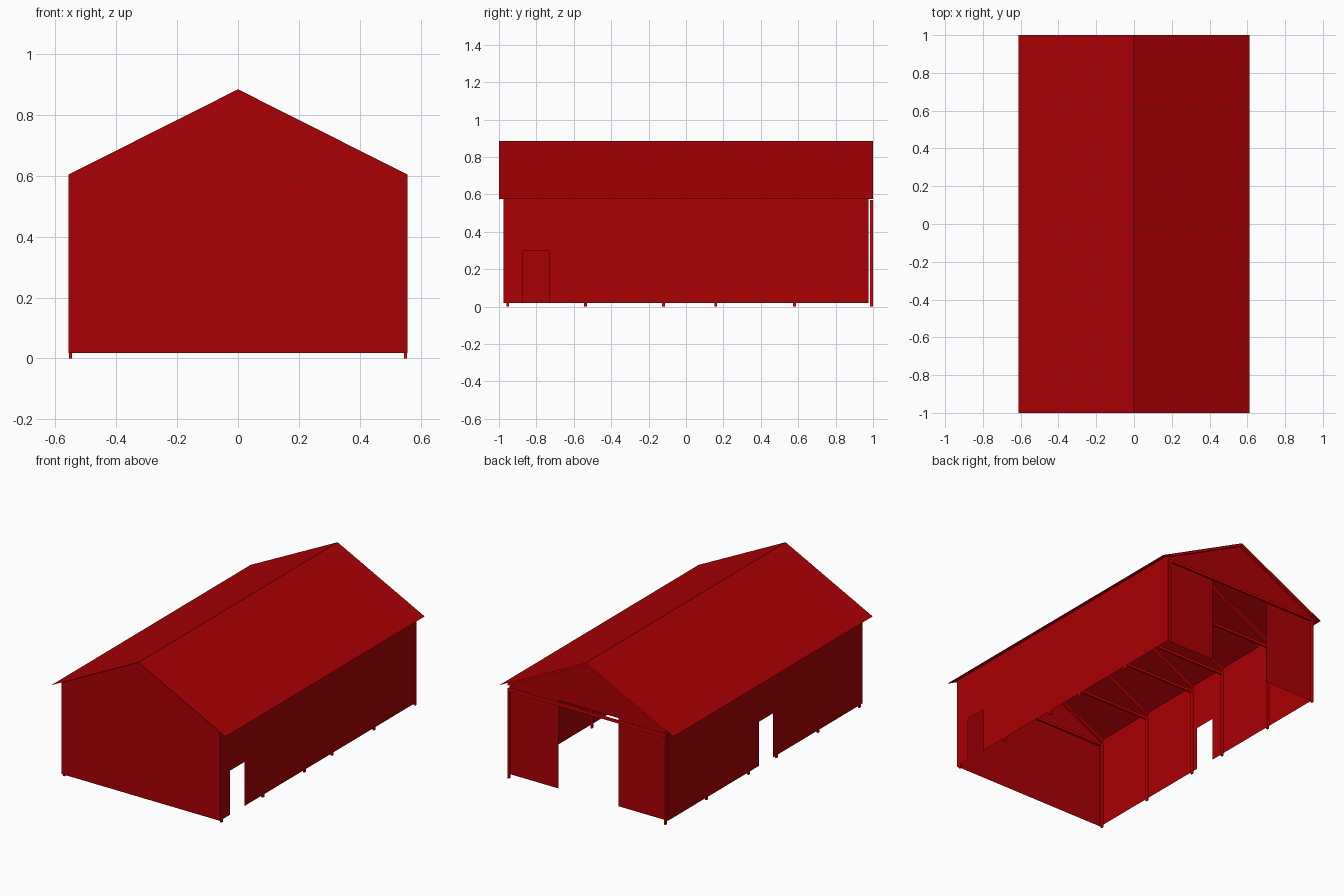
import bpy
import bmesh
from mathutils import Vector

cube = bpy.data.objects.get("Cube")
if cube:
    bpy.data.objects.remove(cube, do_unlink=True)


def make_material(name, rgb):
    mat = bpy.data.materials.new(name)
    mat.use_nodes = True
    color = (*rgb, 1.0)
    mat.diffuse_color = color
    mat.node_tree.nodes["Principled BSDF"].inputs["Base Color"].default_value = color
    return mat


barn_red = make_material("barn red", (0.4, 0.0, 0.001))
frame_red = make_material("bright frame red", (0.8, 0.0, 0.0))

HALF_WIDTH, HALF_LENGTH = 0.557, 0.977
WALL_BASE, RIDGE, PITCH = 0.018, 0.884, 0.503
POST_WIDTH, POST_DEPTH, POST_TOP = 0.011, 0.015, 0.57


def roof_z(x):
    return RIDGE - PITCH * abs(x)


def panel(name, points, material, depth=None):
    """Flat panel from an outline, optionally extruded along depth."""
    bm = bmesh.new()
    face = bm.faces.new([bm.verts.new(p) for p in points])
    if depth:
        geom = bmesh.ops.extrude_face_region(bm, geom=[face], use_keep_orig=True)["geom"]
        moved = [g for g in geom if isinstance(g, bmesh.types.BMVert)]
        bmesh.ops.translate(bm, verts=moved, vec=Vector(depth))
        bmesh.ops.recalc_face_normals(bm, faces=bm.faces)
    mesh = bpy.data.meshes.new(name)
    bm.to_mesh(mesh)
    bm.free()
    mesh.materials.append(material)
    obj = bpy.data.objects.new(name, mesh)
    bpy.context.collection.objects.link(obj)


def notched(a, b, n0, n1, base, top):
    """Bottom edge of a wall from a to b with a doorway from n0 to n1."""
    return [(a, base), (n0, base), (n0, top), (n1, top), (n1, base), (b, base)]


# Roof slopes, single sheets
for side, label in ((1, "left"), (-1, "right")):
    ex = side * 0.612
    outline = [(0, -1, RIDGE), (ex, -1, roof_z(ex)), (ex, 1, roof_z(ex)), (0, 1, RIDGE)]
    panel(f"{label}_roof", outline if side > 0 else outline[::-1], barn_red)

# Side walls, each with its own doorway
for side, label, d0, d1 in ((1, "left", -0.875, -0.731), (-1, "right", -0.08, 0.063)):
    x = side * HALF_WIDTH
    edge = notched(-HALF_LENGTH, HALF_LENGTH, d0, d1, WALL_BASE, 0.298)
    eave = roof_z(x)
    points = [(x, y, z) for y, z in edge + [(HALF_LENGTH, eave), (-HALF_LENGTH, eave)]]
    panel(f"{label}_wall", points if side > 0 else points[::-1], barn_red)

# Gable walls: closed front, back with a wide entrance
gable = [(HALF_WIDTH, roof_z(HALF_WIDTH)), (0, RIDGE), (-HALF_WIDTH, roof_z(HALF_WIDTH))]
front = [(-HALF_WIDTH, WALL_BASE), (HALF_WIDTH, WALL_BASE)] + gable
back = notched(-HALF_WIDTH, HALF_WIDTH, -0.211, 0.211, WALL_BASE, 0.578) + gable
panel("front_wall", [(x, -HALF_LENGTH, z) for x, z in front], barn_red)
panel("back_wall", [(x, HALF_LENGTH, z) for x, z in reversed(back)], barn_red)

# Frames: two posts, a tie beam and two rafters each
for i, y in enumerate((-0.961, -0.545, -0.128, 0.152, 0.572, 0.985), 1):
    depth = (0, POST_DEPTH, 0)
    outer = HALF_WIDTH - 0.001
    inner = outer - POST_WIDTH
    for side, label in ((1, "left"), (-1, "right")):
        post = [(inner, 0), (outer, 0), (outer, POST_TOP), (inner, POST_TOP)]
        rafter = [(0, RIDGE - 0.003), (outer, roof_z(outer) - 0.003),
                  (outer, roof_z(outer) - 0.016), (0, RIDGE - 0.016)]
        for part, profile in (("post", post), ("rafter", rafter)):
            panel(f"{label}_{part}_{i}", [(side * x, y, z) for x, z in profile],
                  frame_red, depth)
    tie = [(-outer, POST_TOP - 0.014), (outer, POST_TOP - 0.014),
           (outer, POST_TOP), (-outer, POST_TOP)]
    panel(f"tie_beam_{i}", [(x, y, z) for x, z in tie], frame_red, depth)
